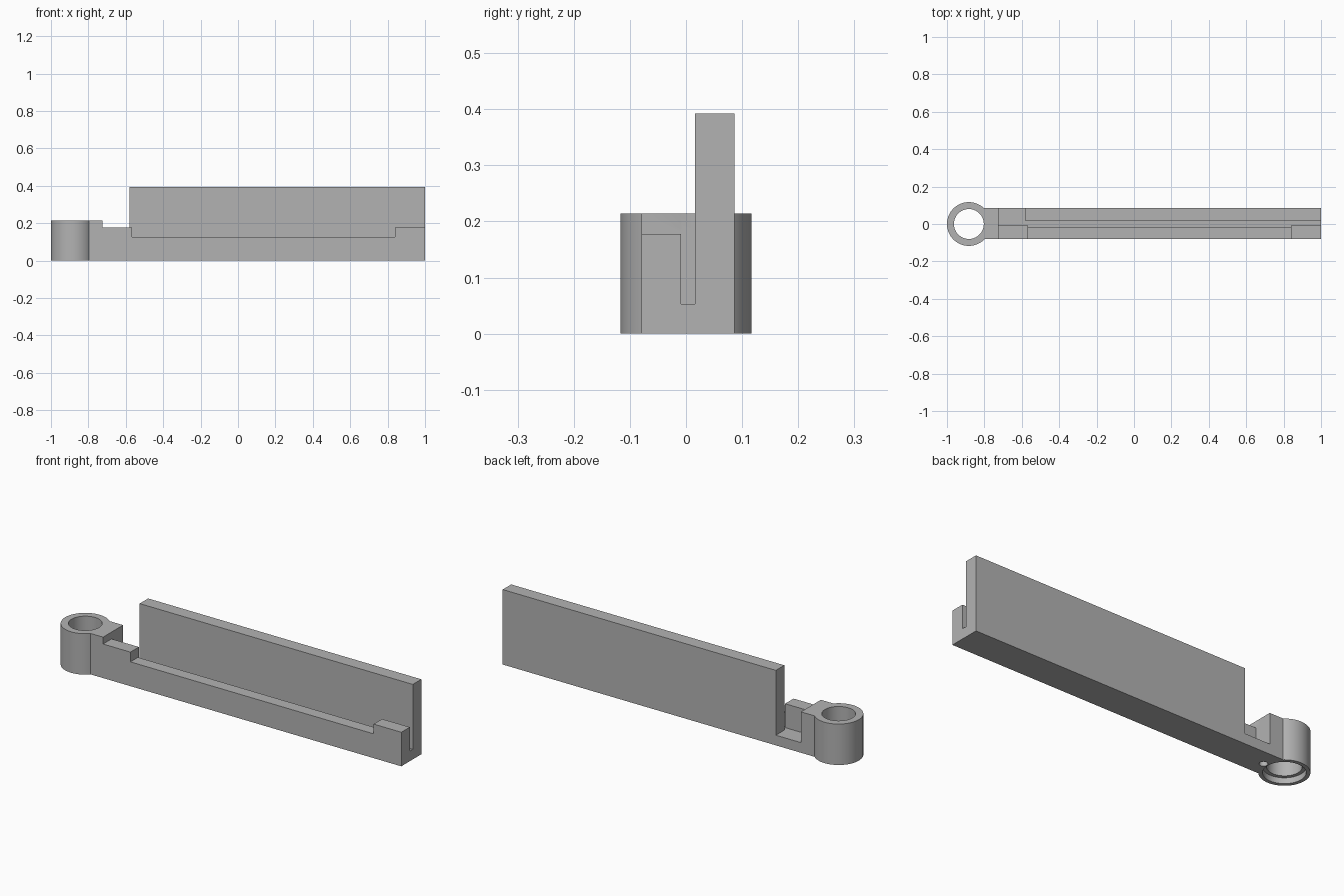
import bpy, math

if "Cube" in bpy.data.objects:
    bpy.data.objects.remove(bpy.data.objects["Cube"])

grey = bpy.data.materials.new("plain grey")
grey.diffuse_color = (0.45, 0.45, 0.45, 1)
grey.use_nodes = True
grey.node_tree.nodes["Principled BSDF"].inputs["Base Color"].default_value = grey.diffuse_color


def box(name, x, y, z):
    bpy.ops.mesh.primitive_cube_add(size=1, location=(sum(x) / 2, sum(y) / 2, sum(z) / 2))
    o = bpy.context.object
    o.name = name
    o.scale = (x[1] - x[0], y[1] - y[0], z[1] - z[0])
    bpy.ops.object.transform_apply(location=True, rotation=False, scale=True)
    return o


def cylinder(name, x, radius, z, sides=64):
    bpy.ops.mesh.primitive_cylinder_add(vertices=sides, radius=radius, depth=z[1] - z[0],
                                        location=(x, 0, sum(z) / 2))
    o = bpy.context.object
    o.name = name
    return o


def combine(target, tool, operation):
    tool.hide_render = True
    mod = target.modifiers.new(operation.lower(), 'BOOLEAN')
    mod.operation, mod.solver, mod.object = operation, 'EXACT', tool
    bpy.context.view_layer.objects.active = target
    bpy.ops.object.modifier_apply(modifier=mod.name)
    bpy.data.objects.remove(tool)


RING_X = -0.883
NECK, WALL = -0.725, -0.58        # end of neck block, start of tall wall
SLOT_FRONT, SLOT_BACK, SLOT_Z = -0.009, 0.016, 0.053

# Solid bar, then stepped down to neck, front rail, slot and rear notch
arm = box("pivot_arm", (RING_X, 1), (-0.079, 0.086), (0, 0.392))
cuts = [
    ("above_neck", (-1.2, WALL), (-1, 1), (0.214, 1)),
    ("above_front_rail", (NECK, 1.2), (-1, SLOT_BACK), (0.178, 1)),
    ("rail_dip", (-0.567, 0.84), (-1, SLOT_BACK), (0.127, 1)),
    ("slot", (NECK, 1.2), (SLOT_FRONT, SLOT_BACK), (SLOT_Z, 1)),
    ("slot_relief", (-0.567, 0.84), (-0.017, SLOT_BACK), (SLOT_Z, 1)),
    ("rear_notch", (NECK, WALL), (SLOT_FRONT, 1), (SLOT_Z, 1)),
]
for c in cuts:
    combine(arm, box(*c), 'DIFFERENCE')

# Pivot ring with through bore, wider recess underneath and small blind hole
combine(arm, cylinder("ring", RING_X, 0.117, (0, 0.214)), 'UNION')
combine(arm, cylinder("bore", RING_X, 0.08, (-0.2, 0.5)), 'DIFFERENCE')
combine(arm, cylinder("recess", RING_X, 0.098, (-0.2, 0.03)), 'DIFFERENCE')
combine(arm, cylinder("pin_hole", -0.76, 0.02, (-0.2, 0.04), 24), 'DIFFERENCE')

arm.data.materials.clear()
arm.data.materials.append(grey)
bpy.ops.object.select_all(action='DESELECT')
arm.select_set(True)
bpy.context.view_layer.objects.active = arm
bpy.ops.object.shade_smooth_by_angle(angle=math.radians(30))
